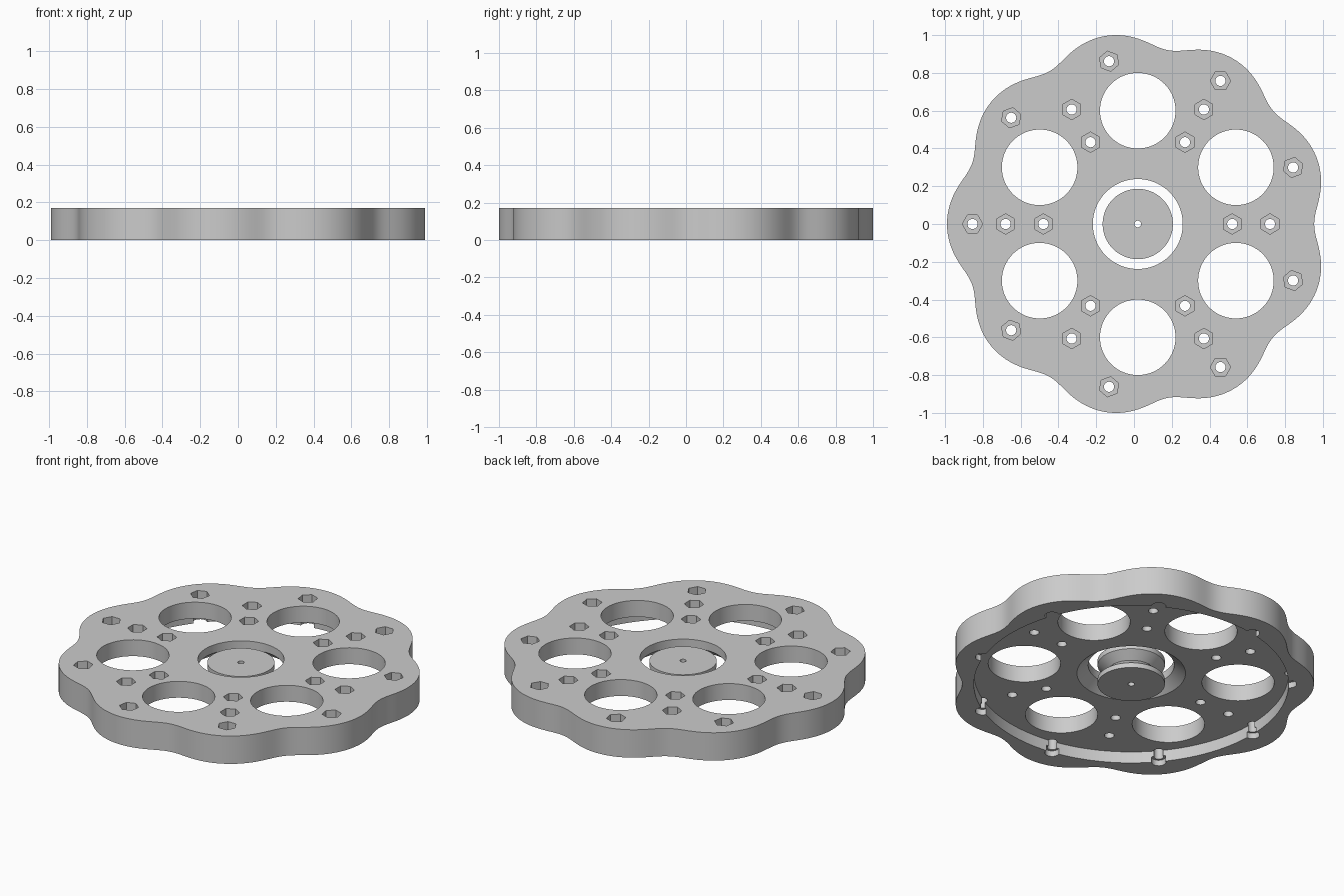
import bpy, bmesh
from math import sin, cos, pi, atan2, radians

if "Cube" in bpy.data.objects:
    bpy.data.objects.remove(bpy.data.objects["Cube"])

CX = 0.02          # axis of the disc, so that the outline is centred
TOP = 0.17         # height of the disc
FLOOR = 0.07       # height of the recessed underside

grey = bpy.data.materials.new("plain_grey")
grey.use_nodes = True
grey.diffuse_color = (0.6, 0.6, 0.6, 1)
grey.node_tree.nodes["Principled BSDF"].inputs["Base Color"].default_value = (0.6, 0.6, 0.6, 1)


def circle(r, n, x=CX, y=0.0, turn=0.0):
    return [(x + r * cos(turn + 2 * pi * i / n), y + r * sin(turn + 2 * pi * i / n)) for i in range(n)]


def polar(r, a):
    return CX + r * cos(a), r * sin(a)


def loft(bm, outlines):
    """Capped solid through a stack of (outline, z) pairs, lowest first."""
    rings = [[bm.verts.new((x, y, z)) for x, y in pts] for pts, z in outlines]
    n = len(rings[0])
    bm.faces.new(rings[0][::-1])
    bm.faces.new(rings[-1])
    for a, b in zip(rings, rings[1:]):
        for i in range(n):
            j = (i + 1) % n
            bm.faces.new((a[i], a[j], b[j], b[i]))


def make(name, solids):
    bm = bmesh.new()
    for outlines in solids:
        loft(bm, outlines)
    mesh = bpy.data.meshes.new(name)
    bm.to_mesh(mesh)
    bm.free()
    ob = bpy.data.objects.new(name, mesh)
    bpy.context.collection.objects.link(ob)
    return ob


def prism(pts, z0, z1):
    return [(pts, z0), (pts, z1)]


def turned(profile, n):
    return [(circle(r, n), z) for r, z in profile]


def carve(ob, cutters):
    """Subtract the cutters in turn, keep the result and drop the cutters."""
    for c in cutters:
        c.hide_render = True
        m = ob.modifiers.new("cut", "BOOLEAN")
        m.operation, m.solver, m.object = "DIFFERENCE", "EXACT", c
    dg = bpy.context.evaluated_depsgraph_get()
    mesh = bpy.data.meshes.new_from_object(ob.evaluated_get(dg))
    ob.modifiers.clear()
    ob.data = mesh
    for c in cutters:
        bpy.data.objects.remove(c)


def finish(ob):
    ob.data.materials.clear()
    ob.data.materials.append(grey)
    bpy.ops.object.select_all(action="DESELECT")
    ob.select_set(True)
    bpy.context.view_layer.objects.active = ob
    bpy.ops.object.shade_smooth_by_angle(angle=radians(30))


def lobed_outline(n=360, lobes=9, ecc=0.038, pin=0.06, radius=1.032):
    """Cycloidal outline with a valley facing +x."""
    pts = []
    for i in range(n):
        t = 2 * pi * i / n
        psi = atan2(-sin(lobes * t), radius / (ecc * (lobes + 1)) - cos(lobes * t))
        pts.append((CX + radius * cos(t) - pin * cos(t + psi) - ecc * cos((lobes + 1) * t),
                    radius * sin(t) - pin * sin(t + psi) - ecc * sin((lobes + 1) * t)))
    return pts


# Places of the bolts: two rings of six, and one bolt in each lobe
lobe_angles = [radians(20 + 40 * k) for k in range(9)]
bolts = [(polar(r, k * pi / 3), pi / 6) for r in (0.5, 0.7) for k in range(6)]
bolts += [(polar(0.875, a), a) for a in lobe_angles]

# Lobed disc with its recess, windows, bore and bolt holes
disc = make("lobed_disc", [prism(lobed_outline(), 0, TOP)])
recess = make("recess_cutter", [prism(circle(0.87, 128), -0.1, FLOOR)])
windows = make("window_cutter", [prism(circle(0.2, 64, *polar(0.6, radians(30 + 60 * k))), -0.1, 0.3)
                                 for k in range(6)])
bore = make("bore_cutter", [turned([(0.325, 0.05), (0.238, 0.12), (0.238, 0.3)], 96)])
holes = make("bolt_hole_cutter", [prism(circle(0.027, 24, x, y), -0.1, 0.3) for (x, y), a in bolts])
pockets = make("nut_pocket_cutter", [prism(circle(0.054, 6, x, y, a), 0.12, 0.3) for (x, y), a in bolts])
heads = make("bolt_head_cutter", [prism(circle(0.04, 24, *polar(0.875, a)), -0.1, 0.035)
                                  for a in lobe_angles])
carve(disc, [recess, windows, bore, holes, pockets, heads])
finish(disc)

# Grooved hub, loose inside the bore
hub = make("grooved_hub", [turned([(0.186, 0), (0.186, 0.03), (0.135, 0.075),
                                   (0.186, 0.12), (0.186, 0.15)], 96)])
axle_hole = make("axle_hole_cutter", [prism(circle(0.018, 24), -0.1, 0.3)])
carve(hub, [axle_hole])
finish(hub)
